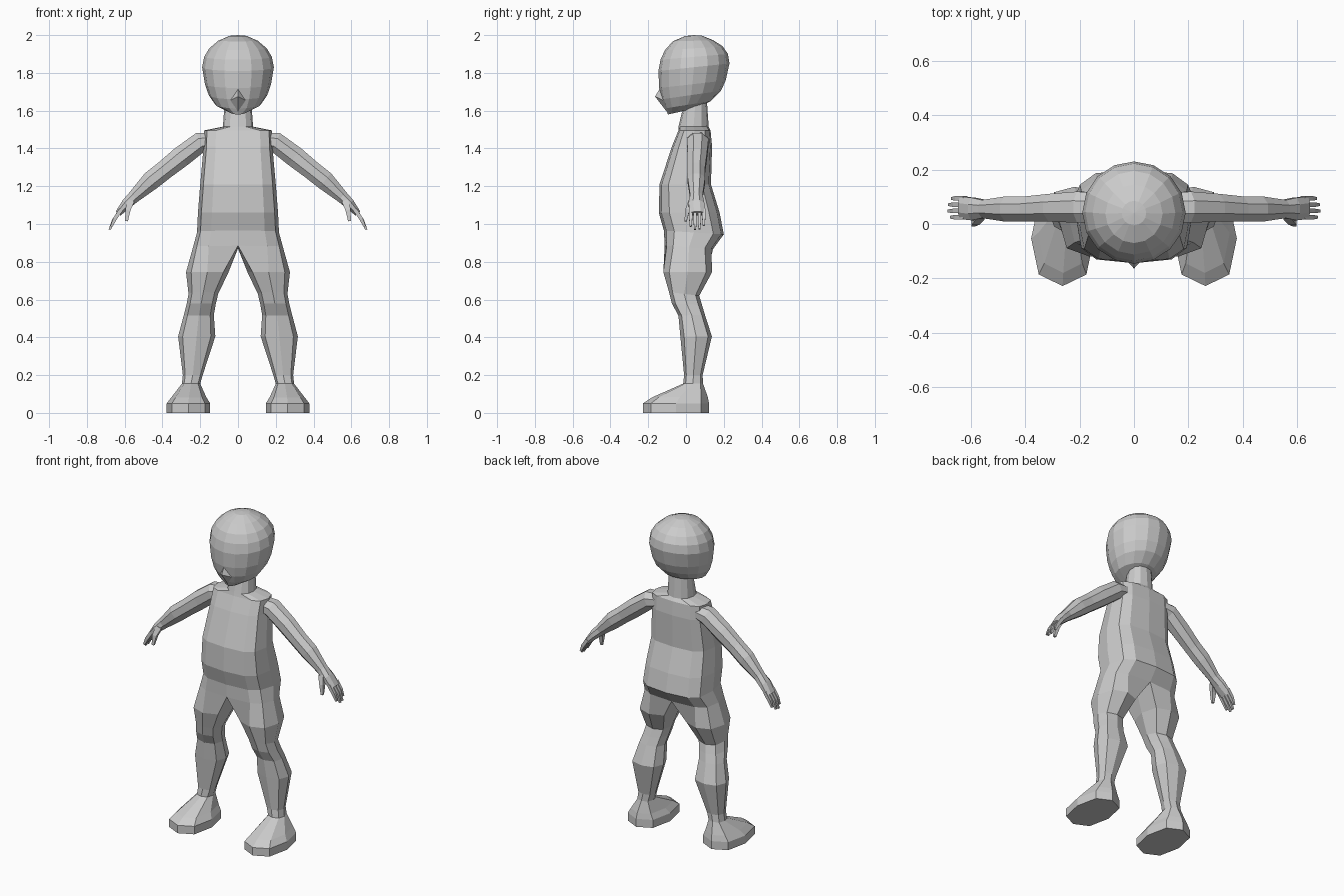
import bpy, bmesh
from math import sin, cos, radians
from mathutils import Vector

cube = bpy.data.objects.get("Cube")
if cube:
    bpy.data.objects.remove(cube, do_unlink=True)

grey = bpy.data.materials.new("plain grey")
grey.use_nodes = True
grey.diffuse_color = (0.6, 0.6, 0.6, 1)
grey.node_tree.nodes["Principled BSDF"].inputs["Base Color"].default_value = grey.diffuse_color


def finish(name, bm, mirror=False):
    """Turn a bmesh into a flat shaded object, mirrored across x if asked."""
    bmesh.ops.recalc_face_normals(bm, faces=bm.faces)
    mesh = bpy.data.meshes.new(name)
    bm.to_mesh(mesh)
    bm.free()
    mesh.materials.append(grey)
    obj = bpy.data.objects.new(name, mesh)
    bpy.context.collection.objects.link(obj)
    if mirror:
        mod = obj.modifiers.new("mirror", 'MIRROR')
        mod.use_clip = True
        mod.merge_threshold = 0.001
    return obj


def bend(v, p):
    return (abs(v) ** p) * (1 if v > 0 else -1) if abs(v) > 1e-6 else 0.0


def ring(bm, section, angles, p):
    """Ring from inner x, outer x, front y and z, back y and z; p below 1 is boxier."""
    xi, xo, yf, zf, yb, zb = section
    verts = []
    for a in angles:
        s, c = bend(sin(radians(a)), p), bend(cos(radians(a)), p)
        t = (1 - c) / 2
        verts.append(bm.verts.new(((xi + xo) / 2 + (xo - xi) / 2 * s,
                                   yf + (yb - yf) * t, zf + (zb - zf) * t)))
    return verts


def bridge(bm, rings, closed=True):
    for a, b in zip(rings, rings[1:]):
        n = len(a)
        for i in range(n if closed else n - 1):
            j = (i + 1) % n
            bm.faces.new((a[i], a[j], b[j], b[i]))


# Body: half torso, continued as one leg and foot, then mirrored
torso = [  # half width, front y, front z, back y, back z
    (0.07, -0.01, 1.64, 0.11, 1.66),
    (0.08, -0.04, 1.515, 0.12, 1.515),
    (0.18, -0.04, 1.495, 0.13, 1.495),
    (0.182, -0.075, 1.41, 0.138, 1.41),
    (0.20, -0.14, 1.21, 0.132, 1.21),
    (0.212, -0.144, 1.06, 0.178, 1.06),
    (0.217, -0.117, 0.965, 0.20, 0.945),
    (0.238, -0.113, 0.885, 0.145, 0.87),
]
leg = [  # inner x, outer x, front y, front z, back y, back z
    (0.05, 0.275, -0.12, 0.745, 0.138, 0.745),
    (0.105, 0.262, -0.09, 0.64, 0.07, 0.62),
    (0.118, 0.272, -0.075, 0.58, 0.085, 0.57),
    (0.128, 0.287, -0.04, 0.515, 0.1, 0.52),
    (0.12, 0.317, -0.03, 0.405, 0.137, 0.405),
    (0.187, 0.292, -0.01, 0.2, 0.088, 0.2),
    (0.2, 0.297, -0.015, 0.155, 0.09, 0.155),
    (0.168, 0.352, -0.18, 0.082, 0.115, 0.085),
    (0.147, 0.378, -0.228, 0.05, 0.122, 0.05),
    (0.147, 0.378, -0.228, 0, 0.122, 0),
]
bm = bmesh.new()
torso_rings = [ring(bm, (-w, w, *rest), range(0, 181, 30), 0.9 if w < 0.1 else 0.62)
               for w, *rest in torso]
bridge(bm, torso_rings, closed=False)
crotch = bm.verts.new((0, 0.02, 0.875))
leg_rings = [torso_rings[-1] + [crotch]]
leg_rings += [ring(bm, s, range(-45, 271, 45), 0.8) for s in leg]
bridge(bm, leg_rings)
bm.faces.new(leg_rings[-1])
finish("body", bm, mirror=True)

# Head
head = [
    (0.05, -0.095, 1.58, 0.06, 1.615),
    (0.12, -0.11, 1.612, 0.13, 1.65),
    (0.155, -0.13, 1.66, 0.185, 1.705),
    (0.175, -0.142, 1.72, 0.21, 1.76),
    (0.19, -0.146, 1.81, 0.23, 1.85),
    (0.179, -0.135, 1.87, 0.222, 1.9),
    (0.152, -0.112, 1.92, 0.195, 1.94),
    (0.105, -0.07, 1.967, 0.145, 1.973),
    (0.045, -0.005, 1.995, 0.085, 1.997),
]
bm = bmesh.new()
rings = [ring(bm, (-w, w, *rest), [i * 22.5 for i in range(16)], 1) for w, *rest in head]
bridge(bm, rings)
bm.faces.new(rings[0])
top = bm.verts.new((0, 0.04, 2))
for i in range(16):
    bm.faces.new((rings[-1][i], rings[-1][(i + 1) % 16], top))
finish("head", bm)

# Pointed nose running down to the chin
bm = bmesh.new()
for p in [(0, -0.14, 1.715), (-0.04, -0.12, 1.655), (0.04, -0.12, 1.655),
          (0, -0.093, 1.583), (0, -0.164, 1.675), (0, -0.05, 1.65)]:
    bm.verts.new(p)
bmesh.ops.convex_hull(bm, input=bm.verts)
finish("nose", bm)


def tube(name, path, sides):
    """Limb along points of x, y, z, thickness radius and y radius."""
    bm = bmesh.new()
    rings = []
    for i, (x, y, z, r, ry) in enumerate(path):
        a, b = path[max(i - 1, 0)], path[min(i + 1, len(path) - 1)]
        across = Vector((a[2] - b[2], 0, b[0] - a[0])).normalized()
        loop = []
        for k in range(sides):
            t = radians(360 * (k + 0.5) / sides)
            loop.append(bm.verts.new(Vector((x, y, z)) + across * r * cos(t)
                                     + Vector((0, ry * sin(t), 0))))
        rings.append(loop)
    bridge(bm, rings)
    bm.faces.new(rings[0])
    bm.faces.new(rings[-1])
    return finish(name, bm, mirror=True)


# Arms with palms
tube("arms", [
    (0.1, 0.06, 1.45, 0.04, 0.055),
    (0.2, 0.062, 1.432, 0.058, 0.062),
    (0.3, 0.06, 1.357, 0.06, 0.055),
    (0.39, 0.055, 1.285, 0.055, 0.05),
    (0.46, 0.055, 1.23, 0.055, 0.05),
    (0.55, 0.055, 1.145, 0.036, 0.036),
    (0.59, 0.055, 1.107, 0.03, 0.045),
    (0.635, 0.06, 1.055, 0.018, 0.045),
], 8)

# Fingers and thumbs
for i, (y, reach) in enumerate([(0.025, 0.85), (0.048, 1), (0.071, 0.97), (0.094, 0.8)]):
    tube(f"finger_{i + 1}", [
        (0.62, y, 1.075, 0.015, 0.012),
        (0.62 + 0.037 * reach, y, 1.075 - 0.055 * reach, 0.014, 0.012),
        (0.62 + 0.06 * reach, y, 1.075 - 0.105 * reach, 0.008, 0.007),
    ], 4)
tube("thumbs", [
    (0.565, 0.03, 1.125, 0.024, 0.02),
    (0.583, 0.008, 1.075, 0.02, 0.016),
    (0.59, -0.002, 1.015, 0.01, 0.009),
], 4)
